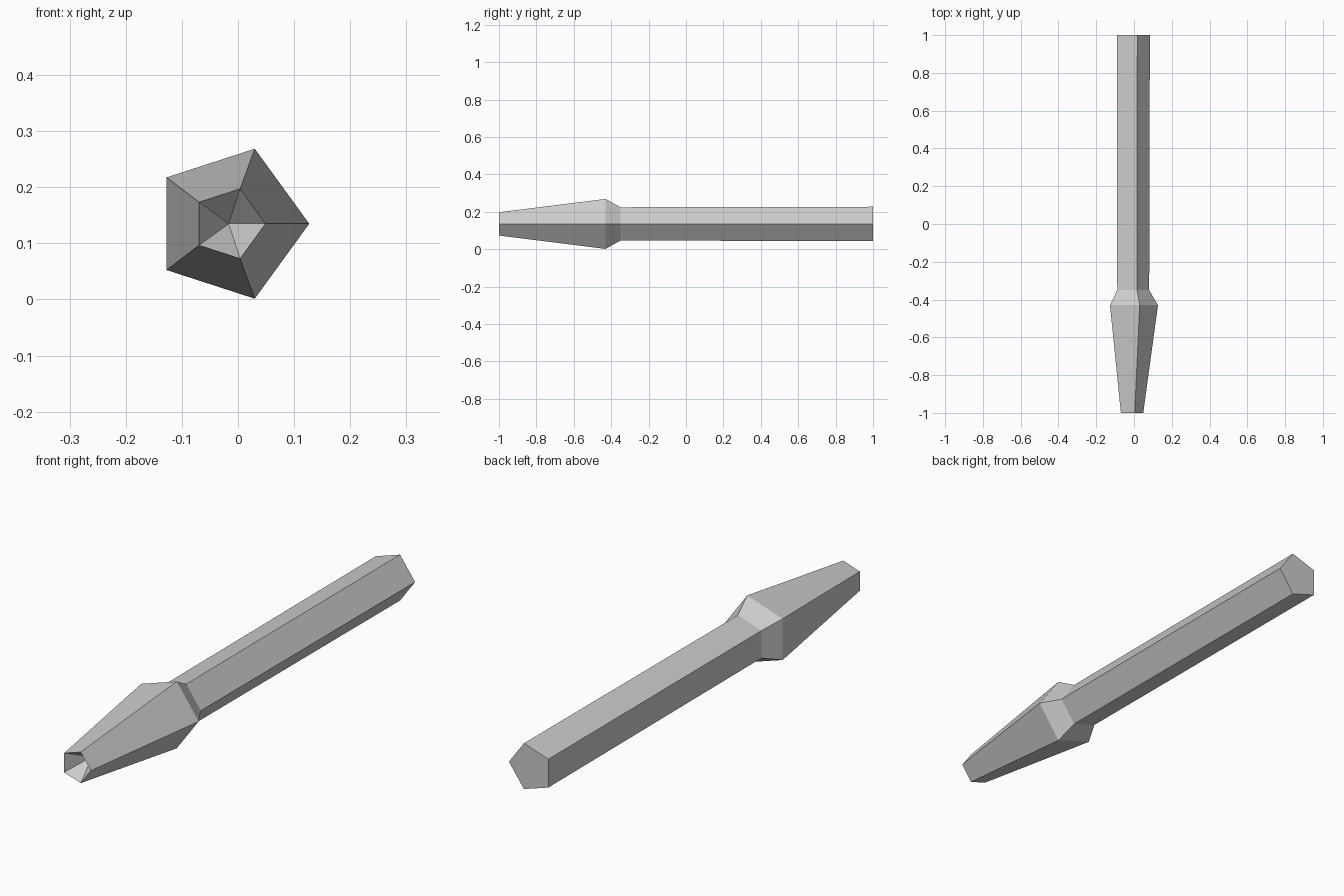
import bpy
import bmesh
from math import cos, sin, tau

SIDES = 5
CENTRE_Z = 0.135

cube = bpy.data.objects.get("Cube")
if cube:
    bpy.data.objects.remove(cube, do_unlink=True)

# Plain grey material
grey = bpy.data.materials.new("plain_grey")
grey.use_nodes = True
colour = (0.6, 0.6, 0.6, 1)
grey.diffuse_color = colour
grey.node_tree.nodes["Principled BSDF"].inputs["Base Color"].default_value = colour

# Stations along the rod: y, radius, centre x
stations = [
    (-1.0, 0.0655, -0.0165),    # open tip
    (-0.43, 0.1405, -0.0135),   # widest ring
    (-0.35, 0.0935, -0.013),    # neck
    (1.0, 0.0965, -0.0125),     # closed end
]

bm = bmesh.new()


def ring(y, radius, x):
    return [bm.verts.new((x + radius * cos(tau * i / SIDES), y,
                          CENTRE_Z + radius * sin(tau * i / SIDES)))
            for i in range(SIDES)]


# Tapered head, collar and shaft
rings = [ring(*s) for s in stations]
for a, b in zip(rings, rings[1:]):
    for i in range(SIDES):
        j = (i + 1) % SIDES
        bm.faces.new((a[i], a[j], b[j], b[i]))

# Closed back end
bm.faces.new(rings[-1])

# Pointed hollow in the tip
apex = bm.verts.new((stations[0][2], -0.9, CENTRE_Z))
for i in range(SIDES):
    bm.faces.new((rings[0][(i + 1) % SIDES], rings[0][i], apex))

bmesh.ops.recalc_face_normals(bm, faces=bm.faces[:])
mesh = bpy.data.meshes.new("pentagonal_rod")
bm.to_mesh(mesh)
bm.free()
mesh.materials.append(grey)
rod = bpy.data.objects.new("pentagonal_rod", mesh)
bpy.context.collection.objects.link(rod)
